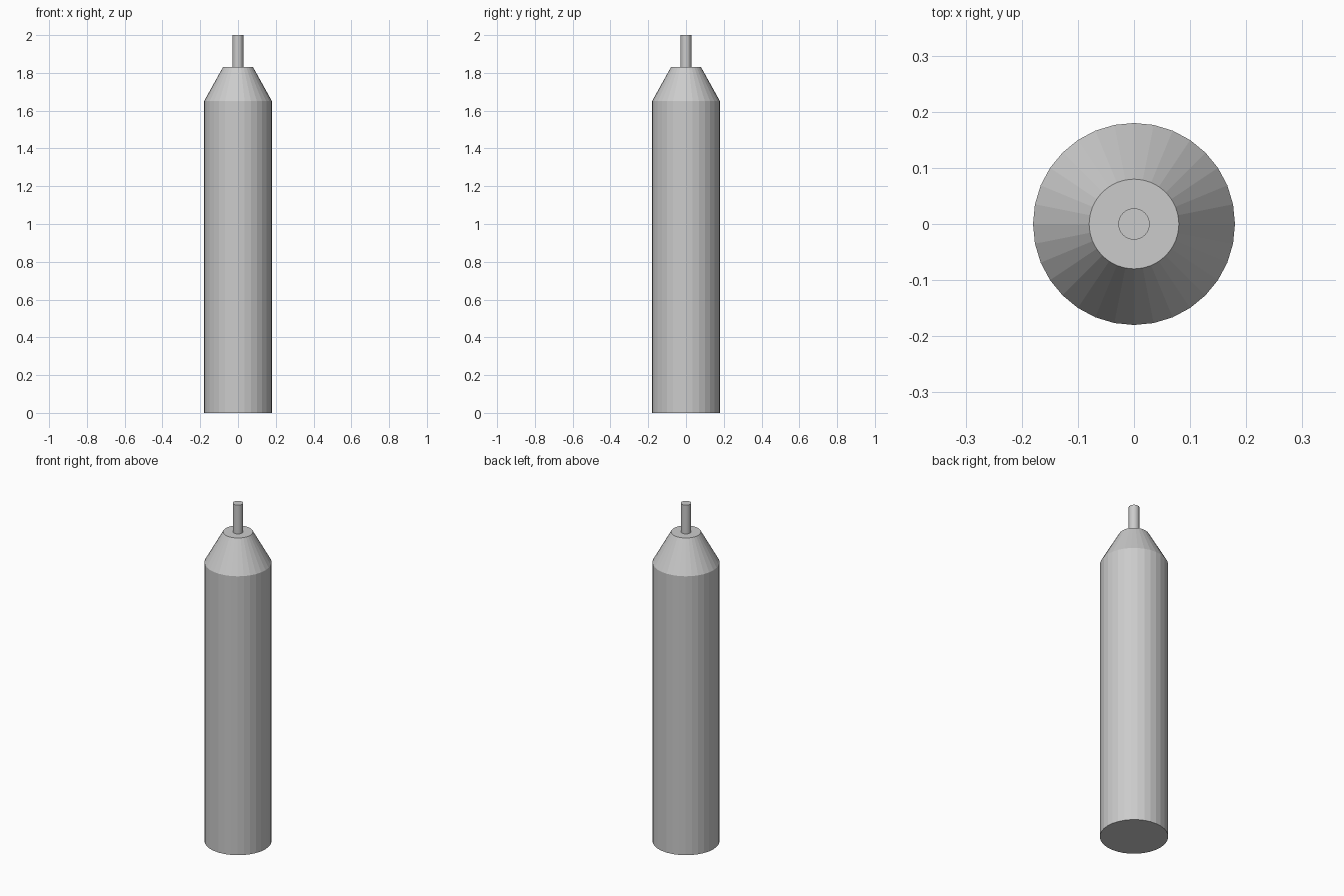
import bpy

if "Cube" in bpy.data.objects:
    bpy.data.objects.remove(bpy.data.objects["Cube"])


def tapered(name, r_bottom, r_top, z_bottom, z_top, sides=32):
    """Closed round section standing between two heights on the z axis."""
    bpy.ops.mesh.primitive_cone_add(
        vertices=sides, radius1=r_bottom, radius2=r_top,
        depth=z_top - z_bottom, location=(0, 0, (z_bottom + z_top) / 2))
    obj = bpy.context.object
    obj.name = name
    return obj


# Main cylinder, sloped shoulder and thin stem, stacked
tapered("body", 0.18, 0.18, 0.0, 1.65)
tapered("shoulder", 0.18, 0.08, 1.65, 1.83)
tapered("stem", 0.028, 0.028, 1.83, 2.0)
